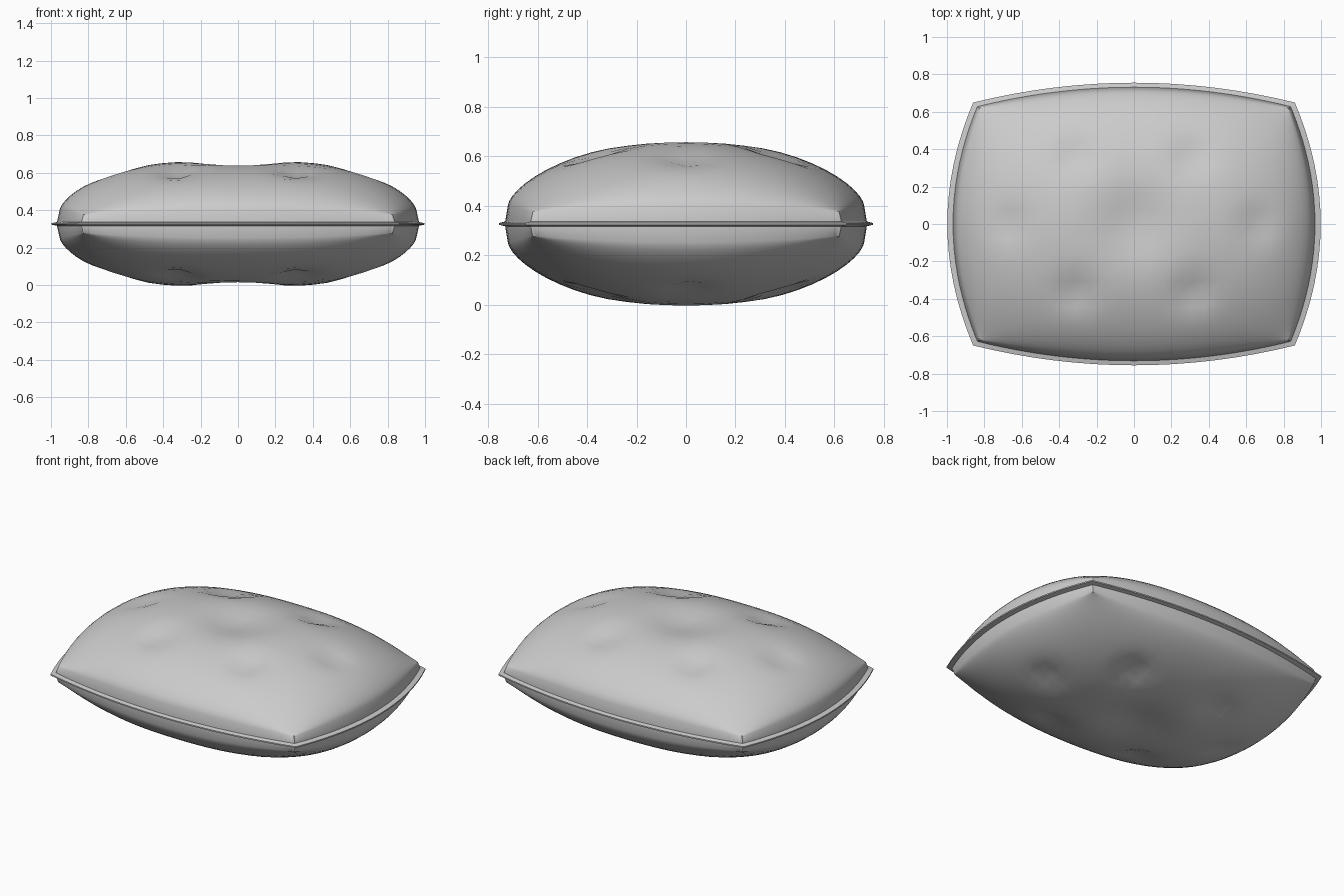
import bpy, bmesh, math
from mathutils import Vector

if "Cube" in bpy.data.objects:
    bpy.data.objects.remove(bpy.data.objects["Cube"])

MID = 0.327          # height of the seam
INSET = 0.983        # lean of the side wall
fabric = bpy.data.materials.new("grey_fabric")
fabric.use_nodes = True
GREY = (0.6, 0.6, 0.6, 1)
fabric.diffuse_color = GREY
fabric.node_tree.nodes["Principled BSDF"].inputs["Base Color"].default_value = GREY

# Tufts pressed into both faces: x, y, depth, radius
TUFTS = [(0, 0, 0.055, 0.19)]
TUFTS += [(sx * 0.67, 0, 0.03, 0.09) for sx in (-1, 1)]
TUFTS += [(sx * 0.32, sy * 0.37, 0.04, 0.09) for sx in (-1, 1) for sy in (-1, 1)]


def outline(u, v, grow=0.0):
    """Map the unit square onto the bowed cushion outline."""
    x = u * (0.84 + grow * 0.7 + (0.13 + grow * 0.3) * (1 - v * v))
    y = v * (0.63 + grow * 0.7 + (0.103 + grow * 0.1) * (1 - u * u))
    return x, y


def puff(u, v):
    """Height of the stuffing above the seam."""
    a, b = min(abs(u), 1), min(abs(v), 1)
    fill = (1 - a ** 2.8) ** 0.68 * (1 - b ** 2) ** 0.65
    wall = 0.05 + 0.025 * (1 - min(a, b) ** 2)
    x, y = outline(u, v)
    dent = sum(d * math.exp(-((x - tx) ** 2 + (y - ty) ** 2) / (r * r))
               for tx, ty, d, r in TUFTS)
    return wall + (0.342 - wall) * fill - dent


def finish(name, bm):
    bmesh.ops.recalc_face_normals(bm, faces=bm.faces)
    mesh = bpy.data.meshes.new(name)
    bm.to_mesh(mesh)
    bm.free()
    mesh.materials.append(fabric)
    ob = bpy.data.objects.new(name, mesh)
    bpy.context.collection.objects.link(ob)
    ob.location.z = MID
    bpy.ops.object.select_all(action="DESELECT")
    ob.select_set(True)
    bpy.context.view_layer.objects.active = ob
    bpy.ops.object.shade_smooth_by_angle(angle=math.radians(40))


# Cushion body: a puffed grid with a side wall, on both sides of the seam
bm = bmesh.new()
bmesh.ops.create_grid(bm, x_segments=36, y_segments=28, size=1)
for vert in bm.verts:
    u, v = (math.sin(c * math.pi / 2) for c in vert.co.xy)
    x, y = outline(u, v)
    vert.co = Vector((x * INSET, y * INSET, puff(u, v)))
rim = [e for e in bm.edges if e.is_boundary]
wall = bmesh.ops.extrude_edge_only(bm, edges=rim)["geom"]
for vert in (g for g in wall if isinstance(g, bmesh.types.BMVert)):
    vert.co = Vector((vert.co.x / INSET, vert.co.y / INSET, 0))
bottom = bmesh.ops.duplicate(bm, geom=bm.verts[:] + bm.edges[:] + bm.faces[:])["geom"]
for vert in (g for g in bottom if isinstance(g, bmesh.types.BMVert)):
    vert.co.z *= -1
bmesh.ops.remove_doubles(bm, verts=bm.verts, dist=0.0005)
finish("cushion_body", bm)

# Seam: a thin tapered ribbon running round the outline
bm = bmesh.new()
N = 16
side = [2 * i / N - 1 for i in range(N)]
path = ([(t, -1) for t in side] + [(1, t) for t in side]
        + [(-t, 1) for t in side] + [(-1, -t) for t in side])
section = [(-0.012, 0.012), (0.028, 0.004), (0.028, -0.004), (-0.012, -0.012)]
rings = [[bm.verts.new((*outline(u, v, grow), z)) for u, v in path]
         for grow, z in section]
for k, ring in enumerate(rings):
    other = rings[(k + 1) % len(rings)]
    for i in range(len(path)):
        j = (i + 1) % len(path)
        bm.faces.new((ring[i], ring[j], other[j], other[i]))
finish("edge_seam", bm)
